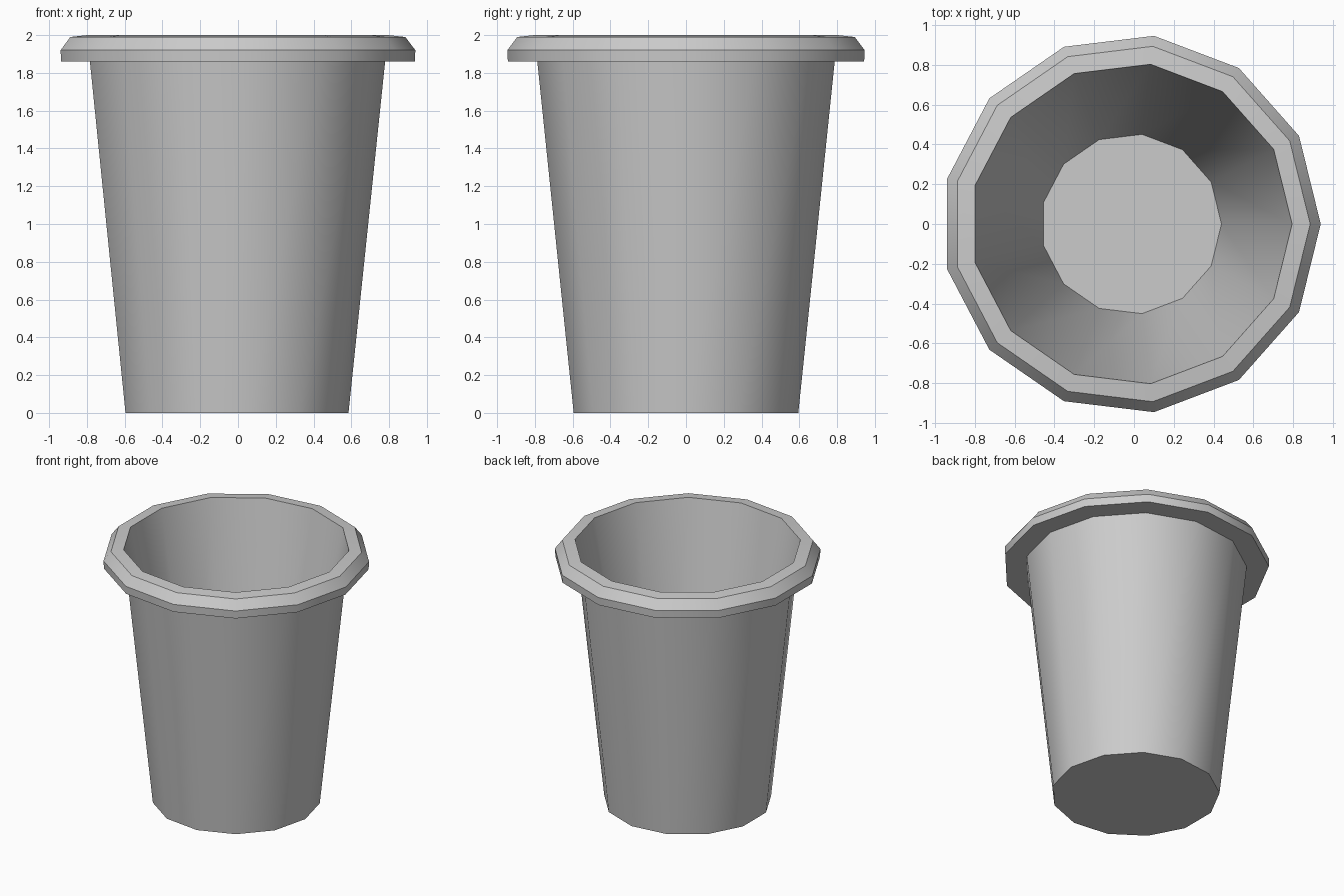
import bpy, bmesh
from math import cos, sin, tau, radians

if "Cube" in bpy.data.objects:
    bpy.data.objects.remove(bpy.data.objects["Cube"])

SIDES = 13
CX = -0.014  # an odd side count needs a small shift to centre the bounds

# Profile (radius, z): base, outer wall, rim underside, rim, lip, inner wall, floor
profile = [(0.599, 0.0), (0.793, 1.86), (0.95, 1.86), (0.953, 1.92),
           (0.90, 1.99), (0.809, 2.0), (0.454, 0.1)]


def lathe(name, points):
    bm = bmesh.new()
    rings = [[bm.verts.new((CX + r * cos(tau * i / SIDES), r * sin(tau * i / SIDES), z))
              for i in range(SIDES)] for r, z in points]
    for a, b in zip(rings, rings[1:]):
        for i in range(SIDES):
            j = (i + 1) % SIDES
            bm.faces.new((a[i], a[j], b[j], b[i]))
    bm.faces.new(rings[0][::-1])   # underside
    bm.faces.new(rings[-1])        # inside floor
    bmesh.ops.recalc_face_normals(bm, faces=bm.faces)
    mesh = bpy.data.meshes.new(name)
    bm.to_mesh(mesh)
    bm.free()
    obj = bpy.data.objects.new(name, mesh)
    bpy.context.collection.objects.link(obj)
    return obj


# Tapered pot with thick rim
pot = lathe("pot", profile)
bpy.context.view_layer.objects.active = pot
pot.select_set(True)
bpy.ops.object.shade_smooth_by_angle(angle=radians(30))
